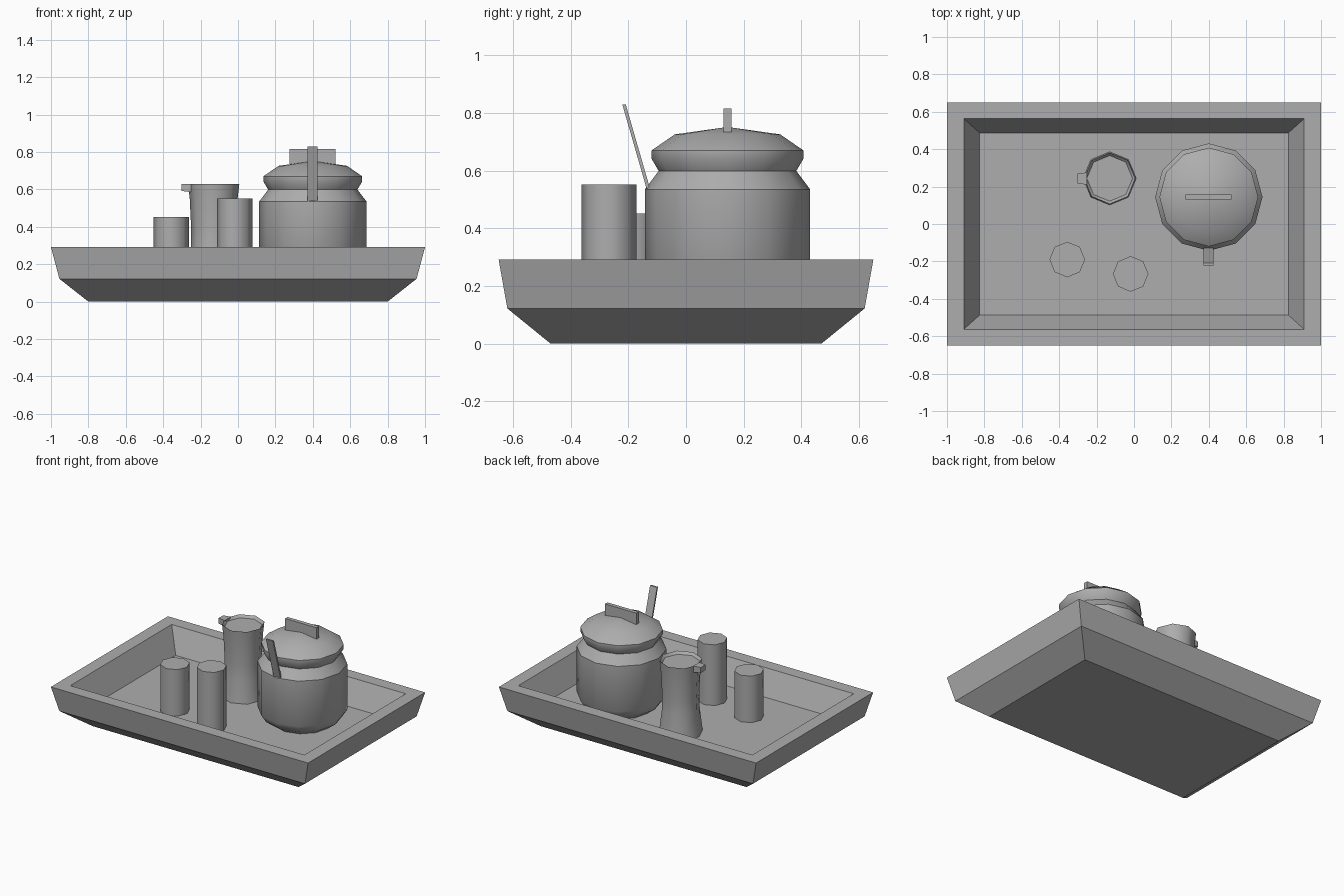
import bpy, bmesh, math

if "Cube" in bpy.data.objects:
    bpy.data.objects.remove(bpy.data.objects["Cube"])

# Mid-dark grey shared by every part
GREY = bpy.data.materials.new("grey")
GREY.diffuse_color = (0.42, 0.42, 0.42, 1)
GREY.use_nodes = True
GREY.node_tree.nodes["Principled BSDF"].inputs["Base Color"].default_value = GREY.diffuse_color


def finish(name, bm, angle=None):
    bmesh.ops.recalc_face_normals(bm, faces=bm.faces)
    mesh = bpy.data.meshes.new(name)
    bm.to_mesh(mesh)
    bm.free()
    mesh.materials.append(GREY)
    ob = bpy.data.objects.new(name, mesh)
    bpy.context.collection.objects.link(ob)
    if angle:
        bpy.ops.object.select_all(action='DESELECT')
        ob.select_set(True)
        bpy.context.view_layer.objects.active = ob
        bpy.ops.object.shade_smooth_by_angle(angle=math.radians(angle))
    return ob


def skin(name, rings, angle=None):
    """Bridge a stack of equal-length rings and cap both ends."""
    bm = bmesh.new()
    loops = [[bm.verts.new(p) for p in r] for r in rings]
    n = len(loops[0])
    for a, b in zip(loops, loops[1:]):
        for i in range(n):
            j = (i + 1) % n
            bm.faces.new((a[i], a[j], b[j], b[i]))
    bm.faces.new(loops[0][::-1])
    bm.faces.new(loops[-1])
    return finish(name, bm, angle)


def rect(hx, hy, z):
    return [(-hx, -hy, z), (hx, -hy, z), (hx, hy, z), (-hx, hy, z)]


def lathe(name, cx, cy, profile, sides, angle):
    rings = [[(cx + r * math.cos(2 * math.pi * i / sides),
               cy + r * math.sin(2 * math.pi * i / sides), z)
              for i in range(sides)] for r, z in profile]
    return skin(name, rings, angle)


def box(name, x0, x1, y0, y1, z0, z1):
    return skin(name, [[(x0, y0, z), (x1, y0, z), (x1, y1, z), (x0, y1, z)]
                       for z in (z0, z1)])


FLOOR = 0.125

# Tray with sloped outer walls, flat rim and recessed floor
skin("tray", [rect(0.80, 0.47, 0), rect(0.955, 0.62, 0.122),
              rect(1.0, 0.65, 0.291), rect(0.91, 0.563, 0.291),
              rect(0.825, 0.487, FLOOR)])

# Pot body and its lid
PX, PY = 0.4, 0.144
lathe("pot", PX, PY, [(0.20, FLOOR), (0.255, 0.165), (0.287, 0.215),
                      (0.287, 0.535), (0.238, 0.60)], 12, 35)
lathe("pot_lid", PX, PY, [(0.238, 0.598), (0.264, 0.642), (0.264, 0.670),
                          (0.183, 0.726), (0.012, 0.75)], 12, 35)
box("lid_handle", 0.275, 0.52, 0.130, 0.158, 0.735, 0.815)

# Leaning ladle handle that enters the pot shoulder
skin("ladle_handle", [[(x, y, z) for x, y in
                       ((0.372, y0), (0.426, y0), (0.426, y0 + 0.012), (0.372, y0 + 0.012))]
                      for y0, z in ((-0.136, 0.535), (-0.221, 0.83))])

# Jug with a shallow recessed top and a tapered pouring lip
lathe("jug", -0.13, 0.244, [(0.142, FLOOR), (0.122, 0.29), (0.120, 0.38),
                            (0.128, 0.55), (0.137, 0.63), (0.122, 0.612)], 8, 50)
skin("jug_spout", [[(x, 0.243 - h, z0), (x, 0.243 + h, z0),
                    (x, 0.243 + h, 0.63), (x, 0.243 - h, 0.63)]
                   for x, h, z0 in ((-0.303, 0.026, 0.592), (-0.25, 0.033, 0.585))])

# Cups
for name, x, y, top in (("short_cup", -0.357, -0.19, 0.452),
                        ("tall_cup", -0.018, -0.267, 0.552)):
    lathe(name, x, y, [(0.095, FLOOR), (0.095, top)], 8, 50)
